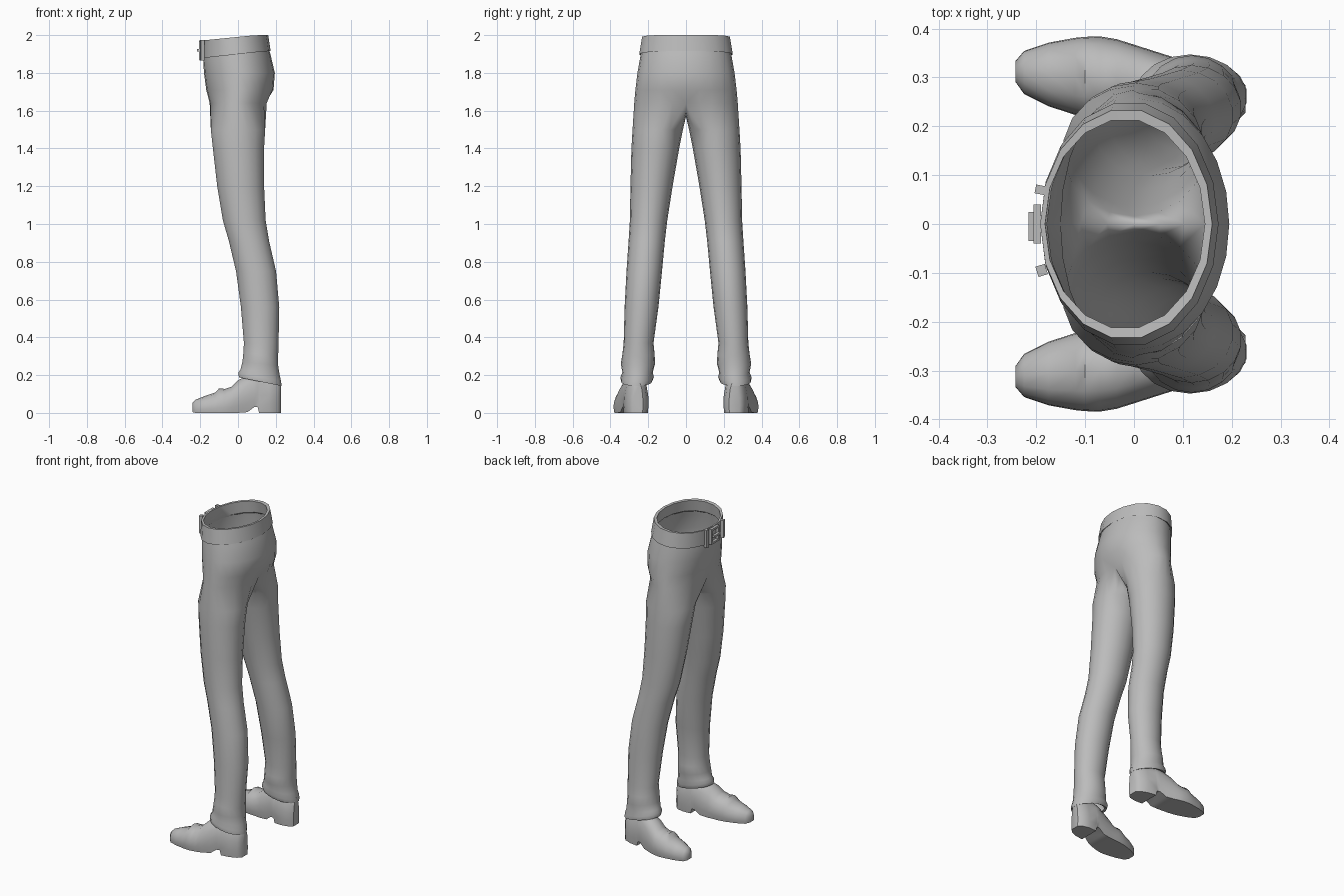
import bpy, bmesh, math

grey = bpy.data.materials.new("plain grey")
grey.diffuse_color = (0.5, 0.5, 0.5, 1)


def finish(name, bm, mirror=False, angle=40):
    bmesh.ops.recalc_face_normals(bm, faces=bm.faces)
    me = bpy.data.meshes.new(name)
    bm.to_mesh(me)
    bm.free()
    ob = bpy.data.objects.new(name, me)
    bpy.context.collection.objects.link(ob)
    me.materials.append(grey)
    if mirror:
        m = ob.modifiers.new("Mirror", "MIRROR")
        m.use_axis = (False, True, False)
        m.merge_threshold = 0.0005
    bpy.ops.object.select_all(action="DESELECT")
    ob.select_set(True)
    bpy.context.view_layer.objects.active = ob
    bpy.ops.object.shade_smooth_by_angle(angle=math.radians(angle))
    return ob


def bridge(bm, a, b, closed):
    n = len(a)
    for i in range(n if closed else n - 1):
        j = (i + 1) % n
        bm.faces.new((a[i], a[j], b[j], b[i]))


# Trousers: half the hips plus one leg, mirrored across the middle
N = 12          # steps from front centre round the side to back centre
bm = bmesh.new()
hips = [  # z, x front, x back, side y, tilt
    (1.94, -0.178, 0.155, 0.232, 0.10),
    (1.88, -0.184, 0.172, 0.243, 0.10),
    (1.80, -0.180, 0.195, 0.257, 0.00),
    (1.71, -0.168, 0.188, 0.268, 0.00),
    (1.64, -0.150, 0.145, 0.274, 0.00),
]
prev = None
for z, x0, x1, w, tilt in hips:
    cx, rx = (x0 + x1) / 2, (x1 - x0) / 2
    ring = []
    for k in range(N + 1):
        t = math.pi * k / N
        x = cx - rx * math.cos(t)
        if z < 1.7 and 8 < k < N:      # seat stays full beside the cleft
            x += 0.012
        y = 0 if k in (0, N) else w * math.sin(t)
        ring.append(bm.verts.new((x, y, z + tilt * (x - cx))))
    if prev:
        bridge(bm, prev, ring, False)
    prev = ring

# Crotch seam running from back centre to front centre
crotch = [(0.105, 1.60), (0.055, 1.575), (0.0, 1.57), (-0.055, 1.575), (-0.11, 1.60)]
prev = prev + [bm.verts.new((x, 0, z)) for x, z in crotch]

legs = [  # z, x front, x back, inner y, outer y, tilt
    (1.50, -0.146, 0.146, 0.016, 0.283, 0.0),
    (1.40, -0.135, 0.140, 0.036, 0.289, 0.0),
    (1.20, -0.112, 0.140, 0.071, 0.294, 0.0),
    (1.02, -0.082, 0.148, 0.099, 0.297, 0.0),
    (0.91, -0.050, 0.166, 0.112, 0.304, 0.0),
    (0.75, -0.012, 0.203, 0.127, 0.315, 0.0),
    (0.56, 0.014, 0.220, 0.146, 0.325, 0.0),
    (0.37, 0.030, 0.216, 0.172, 0.330, 0.0),
    (0.31, 0.027, 0.214, 0.166, 0.337, -0.1),
    (0.26, 0.022, 0.214, 0.164, 0.345, -0.1),
    (0.215, 0.012, 0.222, 0.176, 0.337, -0.15),
    (0.19, 0.000, 0.230, 0.170, 0.347, -0.2),
    (0.165, 0.003, 0.232, 0.180, 0.344, -0.2),
    (0.17, 0.020, 0.218, 0.190, 0.330, -0.2),
]
for z, x0, x1, y0, y1, tilt in legs:
    cx, rx, cy, ry = (x0 + x1) / 2, (x1 - x0) / 2, (y0 + y1) / 2, (y1 - y0) / 2
    ring = []
    for k in range(18):
        t = math.radians(-30 + 20 * k)
        dx = -rx * math.cos(t)
        ring.append(bm.verts.new((cx + dx, cy + ry * math.sin(t), z + tilt * dx)))
    bridge(bm, prev, ring, True)
    prev = ring
finish("trousers", bm, True, 60)

# Belt: a four-cornered band swept around the waist
bm = bmesh.new()
band = [  # x front, x back, side y, z, tilt, highest z
    (-0.192, 0.173, 0.251, 1.898, 0.11, 1.915),
    (-0.192, 0.160, 0.236, 1.989, 0.10, 2.0),
    (-0.182, 0.145, 0.215, 1.987, 0.10, 1.998),
    (-0.178, 0.152, 0.226, 1.915, 0.11, 1.93),
]
rings = []
for x0, x1, w, z, tilt, top in band:
    cx, rx = (x0 + x1) / 2, (x1 - x0) / 2
    ring = []
    for k in range(18):
        t = 2 * math.pi * k / 18
        x = cx - rx * math.cos(t)
        ring.append(bm.verts.new((x, w * math.sin(t), min(top, z + tilt * (x - cx)))))
    rings.append(ring)
for i in range(4):
    bridge(bm, rings[i], rings[(i + 1) % 4], True)
finish("belt", bm)


# Buckle and belt loops
def box(name, loc, size, turn=0):
    bm = bmesh.new()
    bmesh.ops.create_cube(bm, size=1)
    bmesh.ops.scale(bm, vec=size, verts=bm.verts)
    ob = finish(name, bm)
    ob.location = loc
    ob.rotation_euler = (0, 0, turn)


for s in (-1, 1):
    box("buckle_side", (-0.198, s * 0.034, 1.92), (0.016, 0.012, 0.096))
    box("buckle_bar", (-0.198, 0, 1.92 + s * 0.042), (0.016, 0.07, 0.012))
box("buckle_prong", (-0.208, -0.005, 1.92), (0.016, 0.06, 0.012))
box("belt_loop_left", (-0.192, 0.07, 1.92), (0.02, 0.018, 0.11), -0.2)
box("belt_loop_right", (-0.189, -0.095, 1.92), (0.02, 0.022, 0.11), 0.3)

# Shoes: cross-sections lofted from toe to heel, mirrored
bm = bmesh.new()
sections = [  # x, centre y, half width, sole z, top z
    (-0.242, 0.312, 0.022, 0.004, 0.052),
    (-0.225, 0.310, 0.044, 0.0, 0.070),
    (-0.175, 0.306, 0.065, 0.0, 0.090),
    (-0.120, 0.302, 0.079, 0.0, 0.108),
    (-0.100, 0.301, 0.082, 0.0, 0.130),
    (-0.070, 0.299, 0.085, 0.0, 0.127),
    (-0.035, 0.295, 0.083, 0.0, 0.138),
    (0.000, 0.288, 0.079, 0.0, 0.172),
    (0.050, 0.278, 0.073, 0.004, 0.200),
    (0.085, 0.271, 0.069, 0.030, 0.210),
    (0.104, 0.268, 0.067, 0.030, 0.210),
    (0.112, 0.267, 0.067, 0.0, 0.210),
    (0.165, 0.262, 0.064, 0.0, 0.205),
    (0.208, 0.258, 0.050, 0.0, 0.190),
    (0.228, 0.256, 0.028, 0.0, 0.170),
]
half = [(0.94, 0.0), (1.0, 0.22), (0.97, 0.45), (0.82, 0.72), (0.5, 0.92)]
outline = half + [(0, 1.0)] + [(-a, b) for a, b in reversed(half)]
prev = None
for x, cy, w, z0, z1 in sections:
    ring = [bm.verts.new((x, cy + a * w, z0 + b * (z1 - z0))) for a, b in outline]
    if prev:
        bridge(bm, prev, ring, True)
    else:
        bm.faces.new(ring)
    prev = ring
bm.faces.new(prev)
finish("shoes", bm, True, 45)
